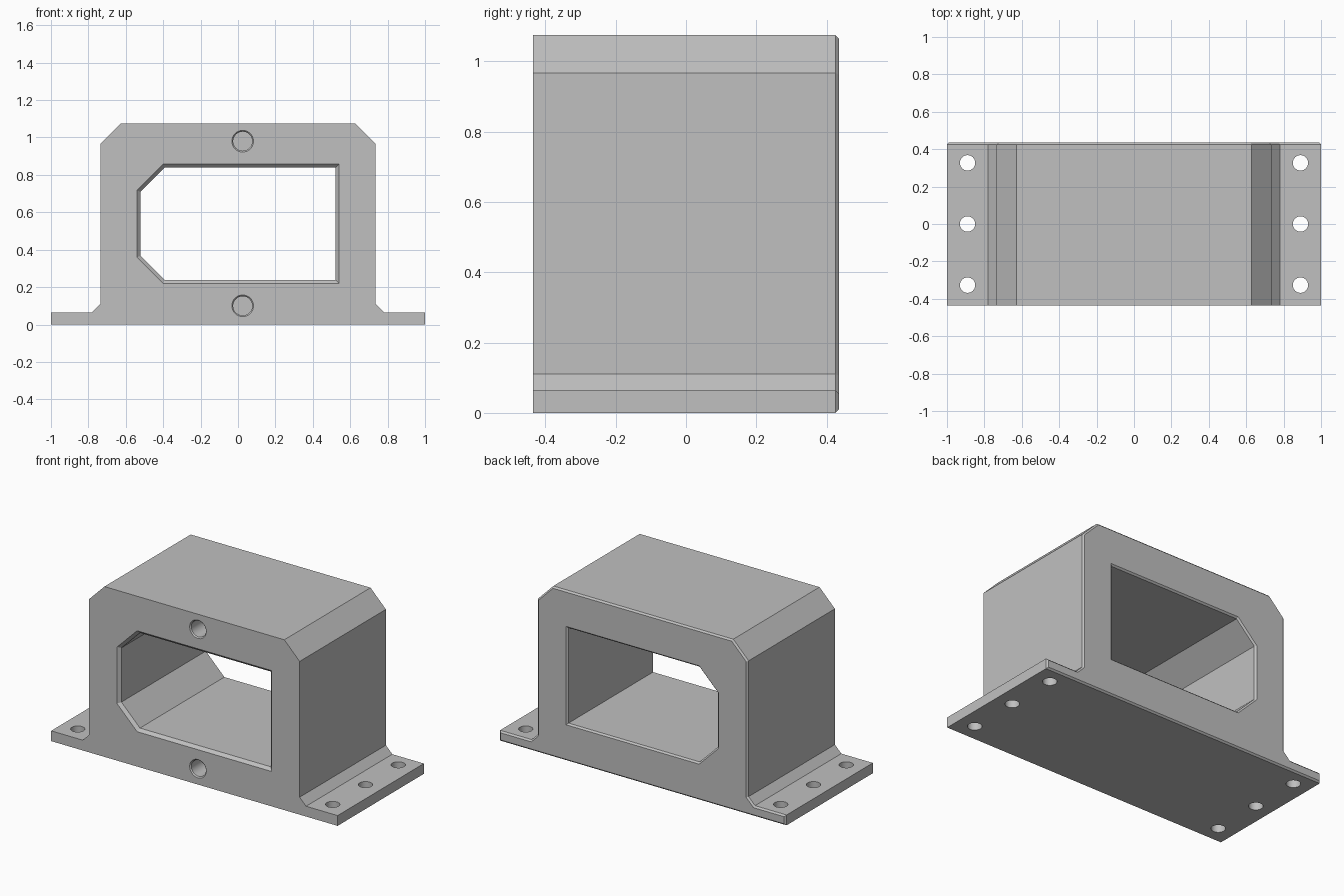
import bpy, bmesh, math
from mathutils import Vector

if "Cube" in bpy.data.objects:
    bpy.data.objects.remove(bpy.data.objects["Cube"], do_unlink=True)

grey = bpy.data.materials.new("silver_grey")
grey.use_nodes = True
grey.diffuse_color = (0.527, 0.527, 0.527, 1)
grey.node_tree.nodes["Principled BSDF"].inputs["Base Color"].default_value = grey.diffuse_color

HALF_DEPTH = 0.435
BEVEL = 0.01


def inset(points, amount):
    """Shrink a counter-clockwise outline by a distance, with mitred corners."""
    result = []
    for i, p in enumerate(points):
        a = (p - points[i - 1]).normalized()
        b = (points[(i + 1) % len(points)] - p).normalized()
        na, nb = Vector((-a.y, a.x)), Vector((-b.y, b.x))
        result.append(p + (na + nb) * amount / (1 + na.dot(nb)))
    return result


def loft(name, outline, sections):
    """Sweep an x-z outline through (y, inset) sections and cap both ends."""
    bm = bmesh.new()
    rings = []
    for y, amount in sections:
        rings.append([bm.verts.new((p.x, y, p.y)) for p in inset(outline, amount)])
    count = len(outline)
    for r, s in zip(rings, rings[1:]):
        for i in range(count):
            j = (i + 1) % count
            bm.faces.new((r[i], r[j], s[j], s[i]))
    bm.faces.new(rings[0])
    bm.faces.new(rings[-1])
    bmesh.ops.recalc_face_normals(bm, faces=bm.faces)
    mesh = bpy.data.meshes.new(name)
    bm.to_mesh(mesh)
    bm.free()
    mesh.materials.append(grey)
    obj = bpy.data.objects.new(name, mesh)
    bpy.context.collection.objects.link(obj)
    return obj


def circle(x, z, radius, sides=40):
    turns = [2 * math.pi * i / sides for i in range(sides)]
    return [Vector((x + radius * math.cos(t), z + radius * math.sin(t))) for t in turns]


# Housing with mounting flanges, bevelled around its back edge
half = [Vector(p) for p in ((1, 0), (1, 0.065), (0.78, 0.065), (0.735, 0.11),
                            (0.735, 0.967), (0.628, 1.075))]
profile = half + [Vector((-p.x, p.y)) for p in reversed(half)]
body = loft("housing", profile, [(-HALF_DEPTH, 0), (HALF_DEPTH - BEVEL, 0), (HALF_DEPTH, BEVEL)])

# Central passage, flared at both ends
window = [Vector(p) for p in ((-0.54, 0.36), (-0.4, 0.22), (0.54, 0.22),
                              (0.54, 0.857), (-0.4, 0.857), (-0.54, 0.717))]
lip, over = 0.018, 0.03
cutters = [loft("passage_cutter", window, [
    (-HALF_DEPTH - over, -over), (-HALF_DEPTH + lip, lip),
    (HALF_DEPTH - BEVEL, lip), (HALF_DEPTH + over, lip - BEVEL - over)])]

# Countersunk blind holes in the front
for z in (0.1, 0.98):
    cutters.append(loft("front_hole_cutter", circle(0.025, z, 0.058), [
        (-HALF_DEPTH - over, -over), (-HALF_DEPTH + 0.007, 0.007), (-HALF_DEPTH + 0.2, 0.007)]))

# Bolt holes through the flanges
for x in (-0.89, 0.89):
    for y in (-0.327, 0, 0.327):
        bpy.ops.mesh.primitive_cylinder_add(vertices=40, radius=0.041, depth=0.3, location=(x, y, 0))
        cutters.append(bpy.context.object)
        cutters[-1].data.materials.append(grey)

# Cut everything out of the housing and discard the cutters
for cutter in cutters:
    cutter.hide_render = True
    cut = body.modifiers.new("cut", "BOOLEAN")
    cut.operation = "DIFFERENCE"
    cut.solver = "EXACT"
    cut.object = cutter

bpy.ops.object.select_all(action="DESELECT")
body.select_set(True)
bpy.context.view_layer.objects.active = body
for modifier in list(body.modifiers):
    bpy.ops.object.modifier_apply(modifier=modifier.name)
for cutter in cutters:
    bpy.data.objects.remove(cutter, do_unlink=True)
bpy.ops.object.shade_smooth_by_angle(angle=math.radians(25))
